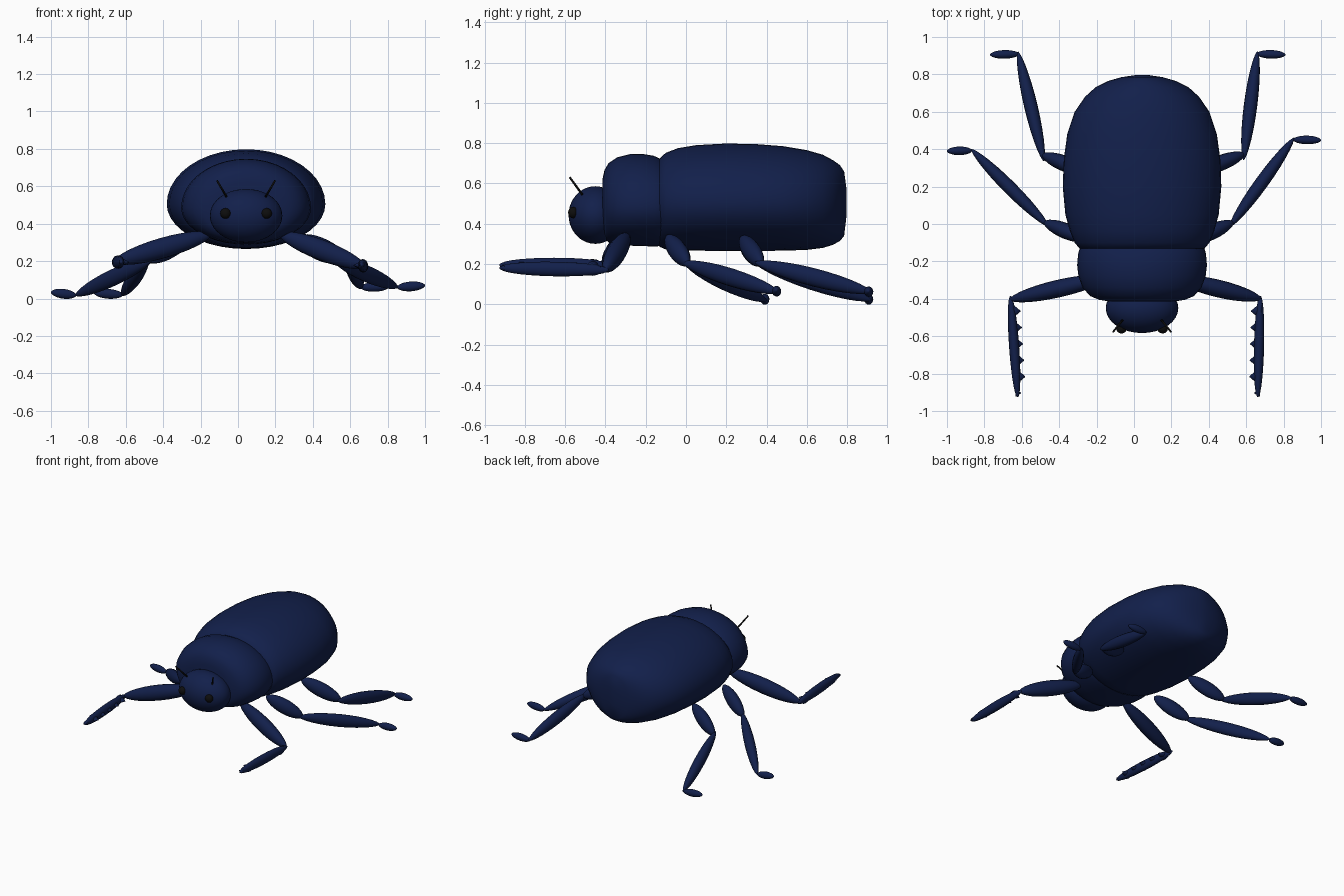
import bpy, bmesh, math
from mathutils import Vector, Matrix

if "Cube" in bpy.data.objects:
    bpy.data.objects.remove(bpy.data.objects["Cube"])

CX = 0.043  # body axis is slightly off the leg-span centre


def material(name, rgb):
    m = bpy.data.materials.new(name)
    m.diffuse_color = (*rgb, 1)
    m.use_nodes = True
    m.node_tree.nodes["Principled BSDF"].inputs["Base Color"].default_value = m.diffuse_color
    return m


SHELL = material("navy_shell", (0.006, 0.014, 0.07))
BLACK = material("black", (0.004, 0.004, 0.004))


def finish(name, bm, mat):
    bmesh.ops.recalc_face_normals(bm, faces=bm.faces)
    me = bpy.data.meshes.new(name)
    bm.to_mesh(me)
    bm.free()
    for p in me.polygons:
        p.use_smooth = True
    me.materials.append(mat)
    ob = bpy.data.objects.new(name, me)
    bpy.context.collection.objects.link(ob)
    return ob


def skin(bm, rings):
    """Bridge successive rings of points and cap both ends."""
    vs = [[bm.verts.new(p) for p in r] for r in rings]
    n = len(vs[0])
    for a, b in zip(vs, vs[1:]):
        for i in range(n):
            j = (i + 1) % n
            bm.faces.new((a[i], a[j], b[j], b[i]))
    bm.faces.new(vs[0])
    bm.faces.new(vs[-1])


def body_part(name, sections, zmid, n=40):
    """Sections: (y, half width, bottom z, top z)."""
    rings = []
    for y, w, lo, hi in sections:
        ring = []
        for i in range(n):
            a = 2 * math.pi * i / n
            s = math.sin(a)
            ring.append((CX + w * math.cos(a), y,
                         zmid + s * ((hi - zmid) if s > 0 else (zmid - lo))))
        rings.append(ring)
    bm = bmesh.new()
    skin(bm, rings)
    return finish(name, bm, SHELL)


def ellipsoid(name, loc, radii, mat):
    bm = bmesh.new()
    bmesh.ops.create_uvsphere(bm, u_segments=32, v_segments=20, radius=1,
                              matrix=Matrix.Translation(loc) @ Matrix.Diagonal((*radii, 1)))
    return finish(name, bm, mat)


def spindle(bm, p, q, wide, tall, power=0.55, steps=14, n=16):
    """Tapered limb segment from p to q."""
    p, q = Vector(p), Vector(q)
    d = (q - p).normalized()
    side = d.cross(Vector((0, 0, 1))).normalized()
    up = side.cross(d)
    rings = []
    for k in range(steps + 1):
        t = 0.5 - 0.5 * math.cos(math.pi * k / steps)
        f = max(4 * t * (1 - t), 0.012) ** power
        rings.append([p.lerp(q, t) + side * (wide * f * math.cos(2 * math.pi * i / n))
                      + up * (tall * f * math.sin(2 * math.pi * i / n)) for i in range(n)])
    skin(bm, rings)


def limb(name, p, q, wide, tall, power=0.55):
    bm = bmesh.new()
    spindle(bm, p, q, wide, tall, power)
    return finish(name, bm, SHELL)


# Wing-case abdomen, thorax and head
body_part("abdomen", [
    (-0.145, 0.28, 0.31, 0.68), (-0.13, 0.335, 0.285, 0.725), (-0.10, 0.36, 0.272, 0.752),
    (-0.04, 0.385, 0.268, 0.775), (0.05, 0.41, 0.266, 0.79), (0.20, 0.424, 0.265, 0.798),
    (0.35, 0.418, 0.265, 0.795), (0.48, 0.40, 0.266, 0.785), (0.60, 0.36, 0.27, 0.765),
    (0.68, 0.305, 0.28, 0.742), (0.73, 0.25, 0.295, 0.715), (0.765, 0.18, 0.315, 0.69),
    (0.785, 0.11, 0.34, 0.66), (0.797, 0.03, 0.44, 0.57)], 0.505)
body_part("thorax", [
    (-0.415, 0.17, 0.34, 0.62), (-0.405, 0.23, 0.325, 0.665), (-0.385, 0.278, 0.308, 0.70),
    (-0.34, 0.318, 0.296, 0.73), (-0.28, 0.34, 0.291, 0.745), (-0.22, 0.347, 0.289, 0.747),
    (-0.16, 0.342, 0.287, 0.737), (-0.10, 0.325, 0.29, 0.71), (-0.05, 0.28, 0.31, 0.66)], 0.485)
ellipsoid("head", (CX, -0.45, 0.443), (0.194, 0.133, 0.143), SHELL)

# Eyes and antennae
for s, side in ((-1, "left"), (1, "right")):
    ellipsoid(side + "_eye", (CX + s * 0.11, -0.56, 0.455), (0.028, 0.025, 0.028), BLACK)
    bm = bmesh.new()
    a, b = Vector((CX + s * 0.105, -0.515, 0.545)), Vector((CX + s * 0.155, -0.577, 0.63))
    rot = (b - a).to_track_quat('Z', 'Y').to_matrix().to_4x4()
    bmesh.ops.create_cone(bm, cap_ends=True, segments=10, radius1=0.006, radius2=0.005,
                          depth=(b - a).length,
                          matrix=Matrix.Translation((a + b) / 2) @ rot)
    finish(side + "_antenna", bm, BLACK)

# Walking legs: hip, knee, ankle, toe
walking = {
    "right_middle": ((0.30, -0.095, 0.335), (0.53, 0.01, 0.20), (0.855, 0.46, 0.06), (1.0, 0.448, 0.07)),
    "left_middle": ((-0.25, -0.085, 0.335), (-0.48, 0.01, 0.20), (-0.87, 0.40, 0.017), (-1.0, 0.39, 0.034)),
    "right_hind": ((0.33, 0.275, 0.33), (0.59, 0.375, 0.20), (0.66, 0.922, 0.06), (0.81, 0.905, 0.065)),
    "left_hind": ((-0.25, 0.275, 0.33), (-0.49, 0.37, 0.20), (-0.62, 0.92, 0.02), (-0.77, 0.905, 0.03)),
}
for name, (hip, knee, ankle, toe) in walking.items():
    limb(name + "_thigh", hip, knee, 0.042, 0.052)
    k, a = Vector(knee), Vector(ankle)
    limb(name + "_shin", k + (k - a) * 0.06, ankle, 0.036, 0.045, 0.6)
    t = Vector(toe)
    limb(name + "_foot", a.lerp(t, -0.04) + Vector((0, (t.y - a.y) * 0.8, 0)), toe, 0.023, 0.026)

# Front digging legs with toothed shins
front = {
    "right_front": ((0.22, -0.29, 0.345), (0.68, -0.40, 0.17), (0.662, -0.925, 0.18), -1),
    "left_front": ((-0.14, -0.285, 0.345), (-0.665, -0.405, 0.195), (-0.622, -0.925, 0.195), 1),
}
for name, (hip, knee, tip, inward) in front.items():
    limb(name + "_thigh", hip, knee, 0.047, 0.055)
    bm = bmesh.new()
    start = Vector((knee[0] - 0.005 * (-inward), -0.385, knee[2]))
    end = Vector(tip)
    spindle(bm, start, end, 0.027, 0.036, 0.45)
    for i in range(6):
        c = start.lerp(end, 0.15 + 0.162 * i)
        reach = 0.058 if i < 5 else 0.03
        rot = Matrix.Rotation(inward * math.pi / 2, 4, 'Y')
        flat = Matrix.Diagonal((0.7, 1, 1, 1))
        bmesh.ops.create_cone(bm, cap_ends=True, segments=12, radius1=0.05 if i < 5 else 0.02,
                              radius2=0.002, depth=reach,
                              matrix=Matrix.Translation(c + Vector((inward * (reach / 2 - 0.01), 0, 0)))
                              @ rot @ Matrix.Diagonal((0.6, 1, 1, 1)))
    finish(name + "_shin", bm, SHELL)
